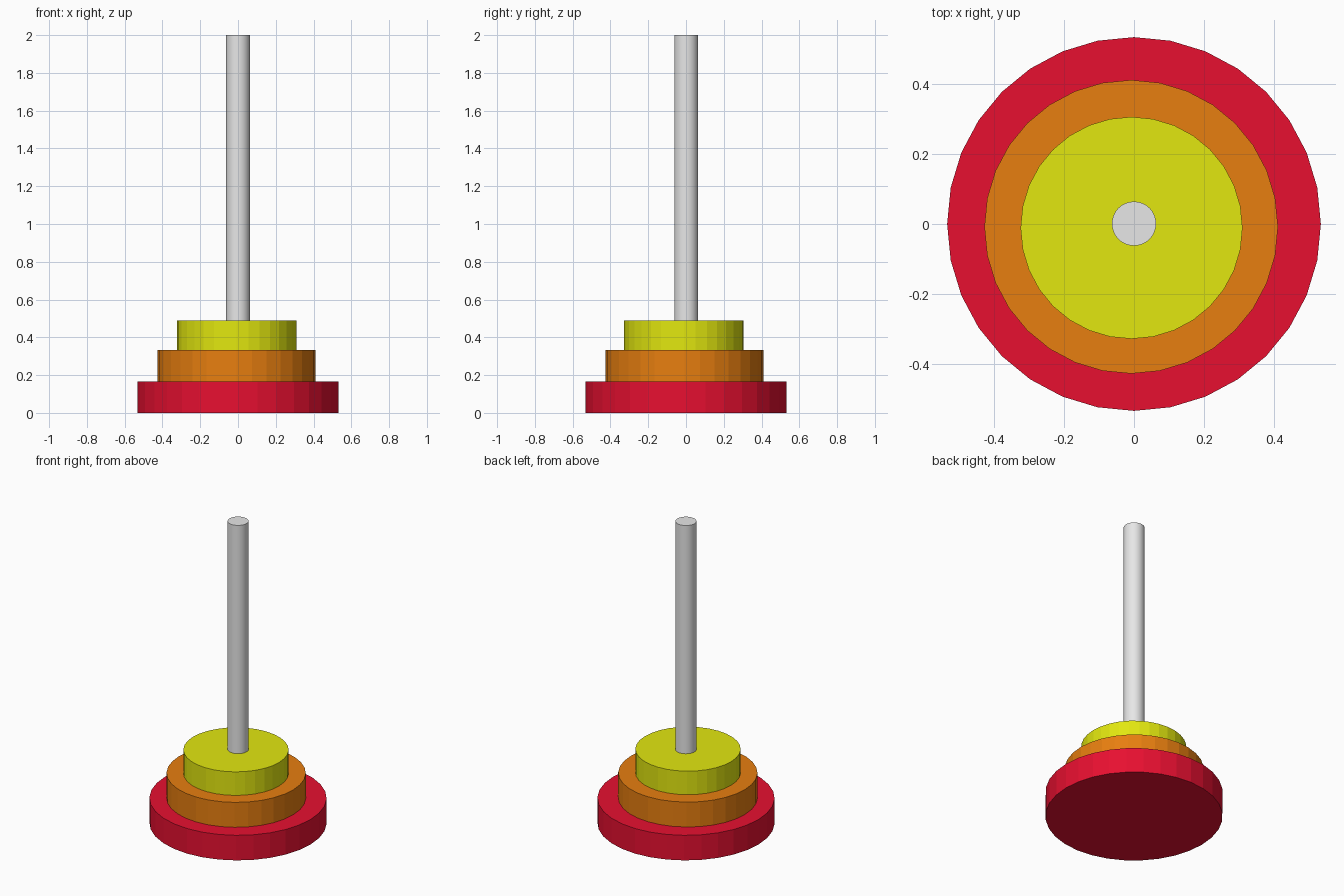
import bpy
import math

cube = bpy.data.objects.get("Cube")
if cube:
    bpy.data.objects.remove(cube, do_unlink=True)


def make_material(name, rgb):
    mat = bpy.data.materials.new(name)
    mat.use_nodes = True
    color = (*rgb, 1.0)
    mat.diffuse_color = color
    mat.node_tree.nodes["Principled BSDF"].inputs["Base Color"].default_value = color
    return mat


def cylinder(name, radius, bottom, top, mat, x=0.0, y=0.0, smooth=False):
    bpy.ops.mesh.primitive_cylinder_add(
        vertices=32, radius=radius, depth=top - bottom,
        location=(x, y, (bottom + top) / 2))
    obj = bpy.context.object
    obj.name = name
    obj.data.materials.append(mat)
    if smooth:
        bpy.ops.object.shade_smooth_by_angle(angle=math.radians(30))
    return obj


red = make_material("red", (0.8, 0.005, 0.03))
orange = make_material("orange", (0.8, 0.21, 0.005))
yellow = make_material("yellow", (0.76, 0.8, 0.005))
grey = make_material("light grey", (0.8, 0.8, 0.8))

# Stacked discs, the upper two sitting slightly off centre
cylinder("large_disc", 0.532, 0.0, 0.166, red)
cylinder("middle_disc", 0.418, 0.167, 0.332, orange, -0.008, -0.008)
cylinder("small_disc", 0.316, 0.332, 0.488, yellow, -0.007, -0.011)

# Upright peg through the stack
cylinder("peg", 0.063, 0.16, 2.0, grey, 0.0, 0.001, smooth=True)
